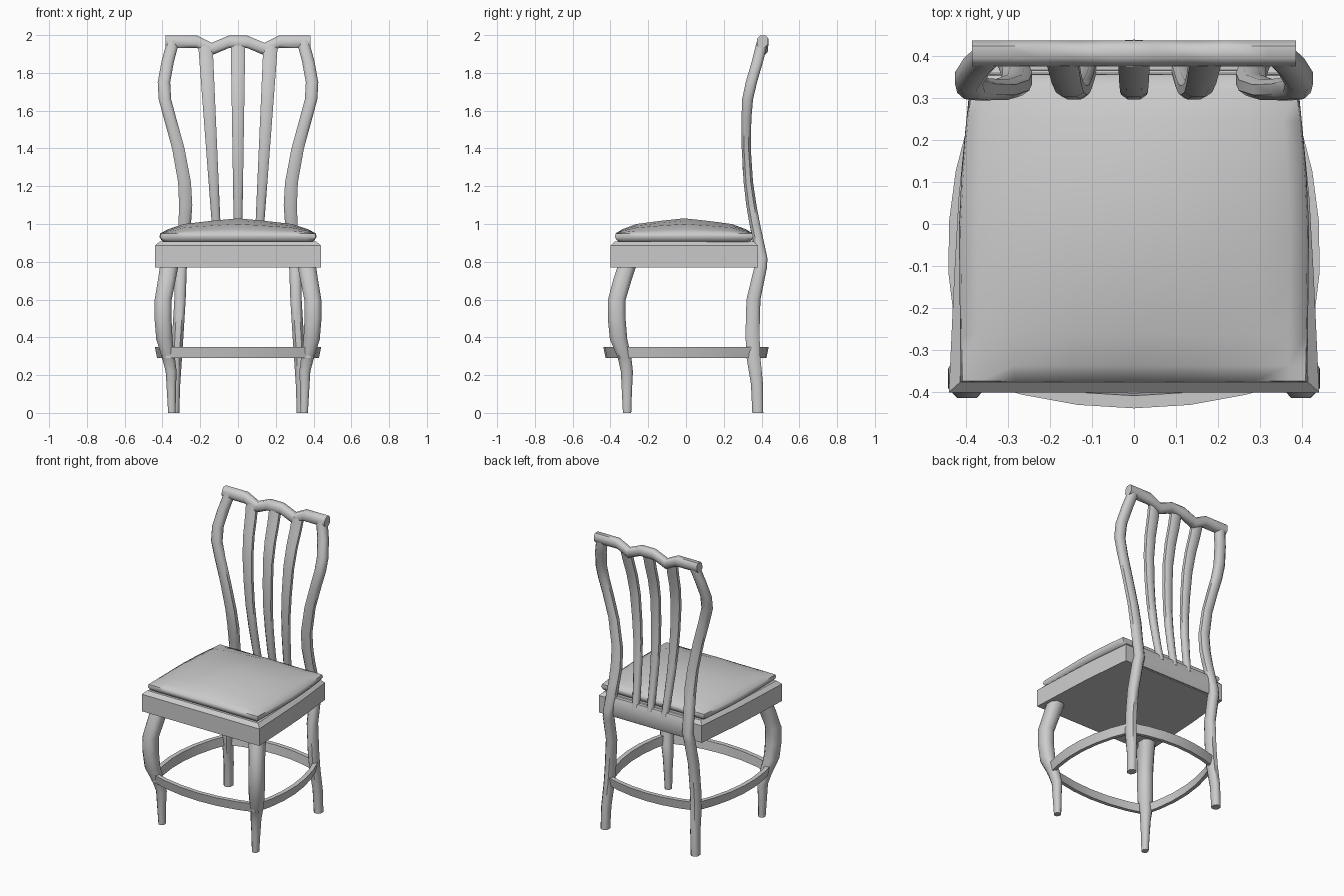
import bpy, bmesh, math
from mathutils import Vector

if "Cube" in bpy.data.objects:
    bpy.data.objects.remove(bpy.data.objects["Cube"])


def finish(name, bm, angle=40):
    bmesh.ops.recalc_face_normals(bm, faces=bm.faces)
    me = bpy.data.meshes.new(name)
    bm.to_mesh(me)
    bm.free()
    me.shade_smooth()
    me.set_sharp_from_angle(angle=math.radians(angle))
    ob = bpy.data.objects.new(name, me)
    bpy.context.collection.objects.link(ob)
    return ob


def loft(name, rings, angle=40):
    """Skin a list of equal-length point rings and cap both ends."""
    bm = bmesh.new()
    rows = [[bm.verts.new(p) for p in r] for r in rings]
    n = len(rows[0])
    for a, b in zip(rows, rows[1:]):
        for i in range(n):
            j = (i + 1) % n
            bm.faces.new((a[i], a[j], b[j], b[i]))
    bm.faces.new(rows[0])
    bm.faces.new(rows[-1])
    return finish(name, bm, angle)


# rounded-square cross-section
SECTION = [(1, .5), (.5, 1), (-.5, 1), (-1, .5), (-1, -.5), (-.5, -1), (.5, -1), (1, -.5)]


def upright(name, path, side=1):
    """path rows: x, y, z, half width, half depth"""
    loft(name, [[(side * (x + u * w), y + v * d, z) for u, v in SECTION]
                for x, y, z, w, d in path], 50)


back_post = [
    (.337, .380, 0, .026, .029), (.333, .376, .15, .027, .032), (.325, .356, .30, .029, .037),
    (.318, .352, .42, .030, .037), (.307, .357, .60, .030, .037), (.303, .395, .77, .032, .034),
    (.295, .403, .82, .032, .028), (.282, .364, 1.0, .033, .028), (.277, .346, 1.10, .035, .027),
    (.283, .330, 1.22, .034, .025), (.316, .319, 1.40, .033, .024), (.360, .320, 1.56, .033, .026),
    (.387, .326, 1.66, .033, .029), (.392, .346, 1.75, .033, .030), (.372, .378, 1.86, .033, .030),
    (.352, .397, 1.935, .033, .030), (.352, .405, 1.985, .031, .025)]
front_leg = [
    (.350, -.312, 0, .020, .022), (.353, -.313, .12, .024, .027), (.354, -.313, .22, .029, .032),
    (.368, -.325, .29, .034, .036), (.390, -.357, .39, .043, .046), (.397, -.367, .50, .045, .047),
    (.396, -.366, .60, .045, .047), (.376, -.335, .71, .047, .049), (.362, -.308, .79, .049, .049)]
for side, tag in ((1, "right"), (-1, "left")):
    upright("back_post_" + tag, back_post, side)
    upright("front_leg_" + tag, front_leg, side)

# back slats, following the bend of the posts
slat_bend = [(.87, .382), (1.0, .358), (1.15, .336), (1.3, .321), (1.45, .318),
             (1.62, .324), (1.75, .346), (1.86, .378), (1.945, .398)]
for i, tag in ((-1, "left"), (0, "middle"), (1, "right")):
    upright("back_slat_" + tag,
            [(i * (.108 + .064 * (z - .87) / 1.07), y, z, .021 + .016 * (z - .87), .022)
             for z, y in slat_bend])

# crest rail with two dips
half = [(.385, 1.966), (.32, 1.966), (.22, 1.966), (.14, 1.926), (.05, 1.964)]
crest = [(-x, z) for x, z in half] + [(x, z) for x, z in reversed(half)]
loft("crest_rail", [[(x, .405 + u * .029 + v * .003, z + v * .033) for u, v in SECTION]
                    for x, z in crest], 50)

# bottom rail of the back
loft("lower_back_rail", [[(x, .378 + u * .024, .84 + v * .065) for u, v in SECTION]
                         for x in (-.30, -.15, 0, .15, .30)])

# seat frame
side_pts = [(.440, -.400), (.427, -.12), (.417, .06), (.385, .382)]
outline = side_pts + [(-x, y) for x, y in reversed(side_pts)]
loft("seat_frame", [[(x * s, y * s, z) for x, y in outline]
                    for s, z in ((1, .77), (1, .885), (.94, .908))], 35)

# pillow-shaped cushion: domed grid over a tucked rim
def plan(u, v):
    half_w = .412 - .030 * max(0, v) ** 1.5 + .004 * min(0, v)
    return u * half_w, -.01 + v * .363


steps = [-1, -.9, -.7, -.35, 0, .35, .7, .9, 1]
rise = {1: 0, .9: .28, .7: .62, .35: .83, 0: 1}
bm = bmesh.new()
grid = [[bm.verts.new((*plan(u, v), .95 + .08 * rise[abs(u)] * rise[abs(v)])) for u in steps]
        for v in steps]
m = len(steps) - 1
for r in range(m):
    for c in range(m):
        bm.faces.new((grid[r][c], grid[r][c + 1], grid[r + 1][c + 1], grid[r + 1][c]))
rim = (grid[0][:-1] + [row[m] for row in grid[:-1]] + grid[m][:0:-1]
       + [grid[r][0] for r in range(m, 0, -1)])
base = [v.co.copy() for v in rim]
prev = rim
for s, z in ((1.01, .932), (.985, .915), (.94, .90)):
    ring = [bm.verts.new((p.x * s, p.y * s, z)) for p in base]
    for i in range(len(ring)):
        j = (i + 1) % len(ring)
        bm.faces.new((prev[i], prev[j], ring[j], ring[i]))
    prev = ring
bm.faces.new(prev)
finish("seat_cushion", bm, 60)


# bowed stretchers between the legs
def stretcher(name, a, b, bow):
    a, b, bow = Vector(a), Vector(b), Vector(bow)
    along = (b - a).normalized()
    out = Vector((along.y, -along.x))
    if out.dot(bow) < 0:
        out = -out
    rings = []
    for i in range(7):
        t = i / 6
        p = a.lerp(b, t) + bow * (1 - (2 * t - 1) ** 2)
        rings.append([(*(p + out * o), z) for o, z in
                      ((0, .35), (-.012, .29), (-.036, .29), (-.03, .35))])
    loft(name, rings, 30)


stretcher("front_stretcher", (-.40, -.365), (.40, -.365), (0, -.073))
stretcher("back_stretcher", (-.34, .375), (.34, .375), (0, .063))
for s, tag in ((1, "right"), (-1, "left")):
    stretcher("side_stretcher_" + tag, (s * .395, -.365), (s * .345, .37), (s * .07, 0))
